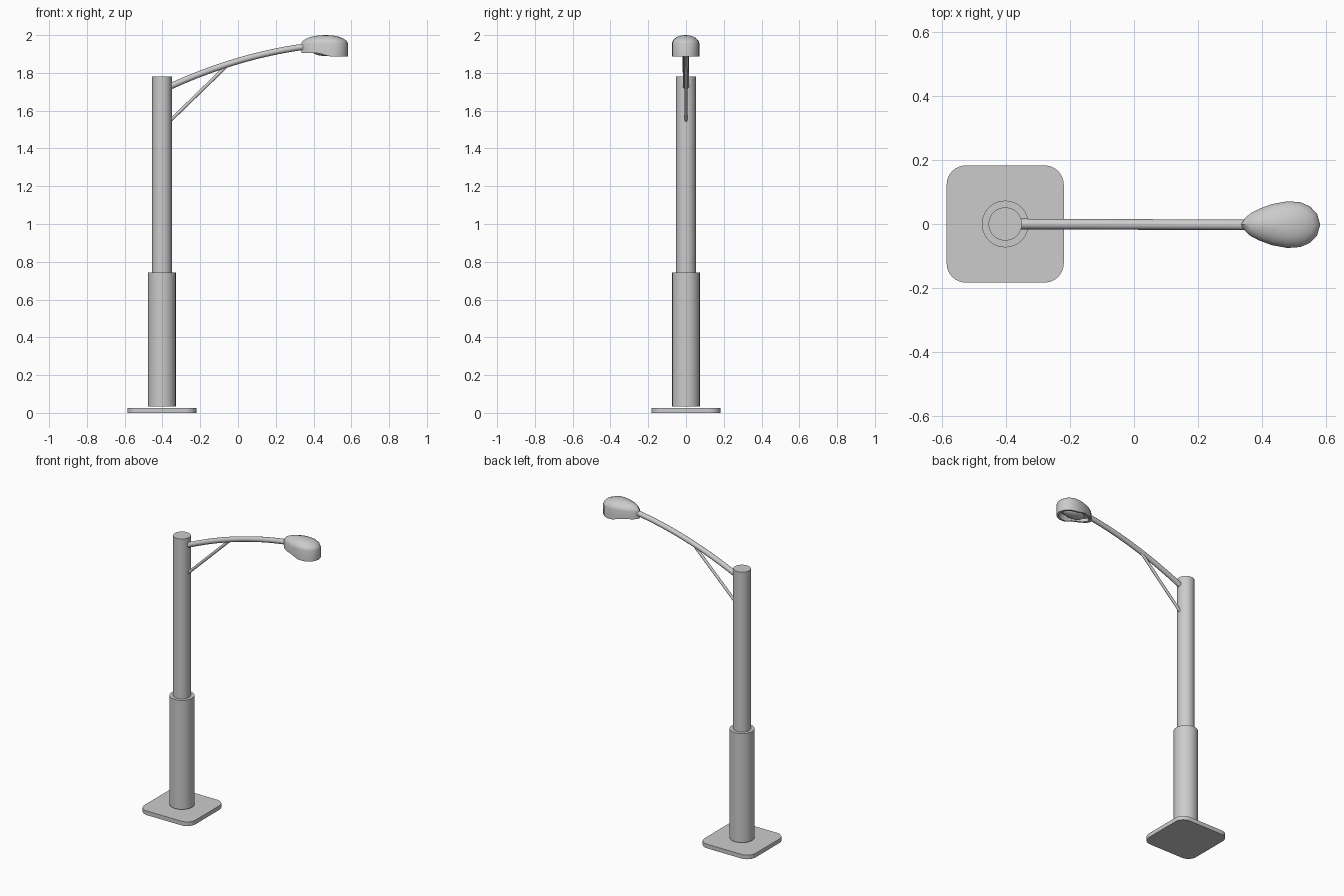
import bpy, bmesh, math

if "Cube" in bpy.data.objects:
    bpy.data.objects.remove(bpy.data.objects["Cube"])

POLE_X = -0.4025


def finish(obj, angle=35):
    bpy.ops.object.select_all(action='DESELECT')
    obj.select_set(True)
    bpy.context.view_layer.objects.active = obj
    bpy.ops.object.shade_smooth_by_angle(angle=math.radians(angle))
    return obj


def mesh_object(name, bm):
    bmesh.ops.recalc_face_normals(bm, faces=bm.faces)
    me = bpy.data.meshes.new(name)
    bm.to_mesh(me)
    bm.free()
    obj = bpy.data.objects.new(name, me)
    bpy.context.collection.objects.link(obj)
    return finish(obj)


def cylinder(name, radius, z0, z1):
    bpy.ops.mesh.primitive_cylinder_add(vertices=48, radius=radius, depth=z1 - z0,
                                        location=(POLE_X, 0, (z0 + z1) / 2))
    obj = bpy.context.object
    obj.name = name
    return finish(obj)


def tube(name, points, radius):
    cu = bpy.data.curves.new(name, 'CURVE')
    cu.dimensions = '3D'
    cu.bevel_depth = radius
    cu.bevel_resolution = 4
    cu.use_fill_caps = True
    sp = cu.splines.new('POLY')
    sp.points.add(len(points) - 1)
    for p, co in zip(sp.points, points):
        p.co = (*co, 1)
    obj = bpy.data.objects.new(name, cu)
    bpy.context.collection.objects.link(obj)
    bpy.ops.object.select_all(action='DESELECT')
    obj.select_set(True)
    bpy.context.view_layer.objects.active = obj
    bpy.ops.object.convert(target='MESH')
    obj = bpy.context.object
    obj.name = name
    return finish(obj)


# Base plate with rounded corners
half, corner = 0.183, 0.06
bm = bmesh.new()
outline = []
for q, (sx, sy) in enumerate([(1, 1), (-1, 1), (-1, -1), (1, -1)]):
    for k in range(9):
        a = math.radians(90 * q + 90 * k / 8)
        outline.append(bm.verts.new((POLE_X + sx * (half - corner) + corner * math.cos(a),
                                     sy * (half - corner) + corner * math.sin(a), 0)))
face = bm.faces.new(outline)
top = bmesh.ops.extrude_face_region(bm, geom=[face], use_keep_orig=True)['geom']
bmesh.ops.translate(bm, vec=(0, 0, 0.027),
                    verts=[v for v in top if isinstance(v, bmesh.types.BMVert)])
mesh_object("base_plate", bm)

# Two-stage pole
cylinder("lower_pole", 0.073, 0.034, 0.742)
cylinder("upper_pole", 0.052, 0.742, 1.78)

# Curved arm and diagonal brace
arm = []
for i in range(21):
    s = 0.71 * i / 20
    arm.append((-0.355 + s, -0.004 * s, 1.73 + 0.4545 * s - 0.225 * s * s))
tube("arm", arm, 0.0165)
tube("arm_brace", [(-0.36, 0, 1.546), (-0.055, 0, 1.842)], 0.009)

# Lamp housing: teardrop rings lofted over the dome, down the wall and into the cavity
side = [(.345, .018), (.362, .034), (.39, .049), (.43, .064), (.48, .073),
        (.52, .070), (.55, .057), (.572, .034)]
plan = [(.335, 0)] + side + [(.582, 0)] + [(x, -y) for x, y in reversed(side)]
CX = 0.465


def rim_z(x):
    t = min(max((x - 0.41) / 0.09, 0), 1)
    return 1.906 - 0.020 * t * t * (3 - 2 * t)


# (scale, height); None follows the stepped lower rim
rings = [(.30, 1.998), (.60, 1.991), (.82, 1.980), (.95, 1.968), (1.0, 1.955),
         (1.0, None), (.86, None), (.82, 1.925)]
bm = bmesh.new()
loft = []
for scale, z in rings:
    loft.append([bm.verts.new((CX + (x - CX) * scale, y * scale - 0.002,
                               rim_z(x) if z is None else z)) for x, y in plan])
n = len(plan)
for a, b in zip(loft, loft[1:]):
    for i in range(n):
        bm.faces.new((a[i], a[(i + 1) % n], b[(i + 1) % n], b[i]))
for ring, z in ((loft[0], 2.0), (loft[-1], 1.928)):
    c = bm.verts.new((CX, -0.002, z))
    for i in range(n):
        bm.faces.new((ring[i], ring[(i + 1) % n], c))
mesh_object("lamp_housing", bm)

# Lens bulging inside the opening
bpy.ops.mesh.primitive_uv_sphere_add(segments=24, ring_count=12, radius=1,
                                     location=(0.468, -0.002, 1.915))
lens = bpy.context.object
lens.name = "lamp_lens"
lens.scale = (0.075, 0.045, 0.026)
finish(lens)
